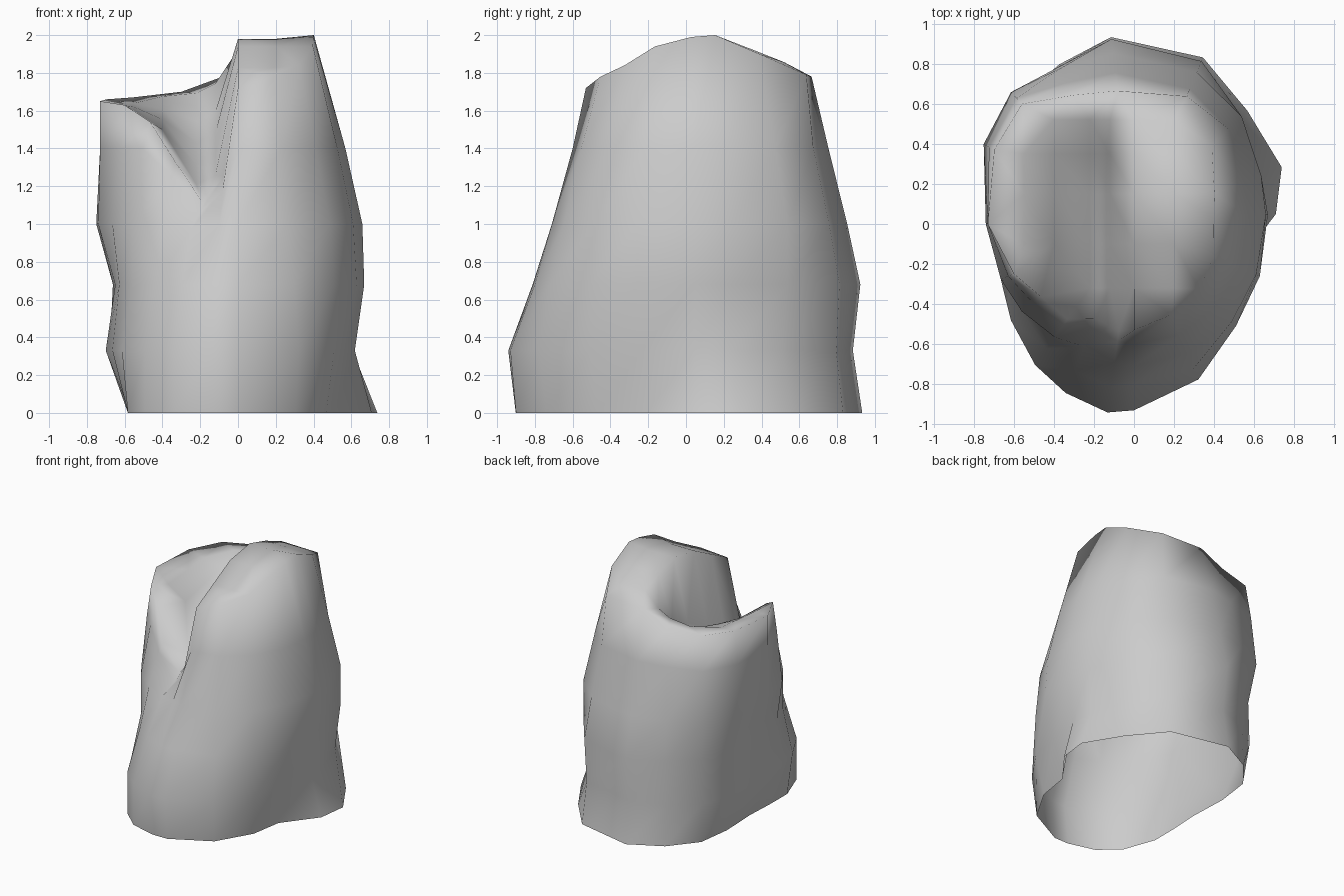
import bpy, bmesh
from math import radians, cos, sin
from mathutils import Vector
from mathutils.geometry import delaunay_2d_cdt

if "Cube" in bpy.data.objects:
    bpy.data.objects.remove(bpy.data.objects["Cube"])

# Column directions around the rock, counter-clockwise from +x
angles = [4, 21, 45, 67.5, 97, 115, 133, 152, 180, 202.5, 218, 235, 248, 262, 270, 292.5, 315, 337.5]

# Outline radii at each height
rings = {
    0.00: [.71, .79, .80, .90, .94, .88, .80, .66, .57, .63, .74, .86, .91, .91, .90, .80, .66, .55],
    0.33: [.62, .65, .72, .86, .89, .87, .85, .77, .70, .72, .78, .86, .91, .95, .93, .84, .72, .61],
    0.68: [.67, .68, .76, .88, .93, .87, .84, .75, .65, .68, .71, .76, .79, .82, .80, .78, .72, .68],
    1.00: [.66, .68, .76, .82, .86, .86, .90, .85, .74, .72, .71, .69, .66, .70, .71, .70, .69, .66],
    1.40: [.57, .59, .67, .73, .76, .78, .86, .82, .73, .68, .64, .61, .56, .59, .60, .60, .58, .57],
}
# Rim radius and height: tall right lobe, deep front cleft, lower left lobe
rim_r = [.40, .43, .55, .69, .67, .71, .82, .79, .73, .65, .59, .58, .51, .54, .53, .49, .46, .43]
rim_z = [1.99, 2.0, 1.90, 1.79, 1.78, 1.70, 1.67, 1.66, 1.65, 1.63, 1.54, 1.33, 1.12, 1.25, 1.72, 1.78, 1.84, 1.94]


def lerp_table(t, table):
    if t <= table[0][0]:
        return table[0][1]
    for (a, u), (b, v) in zip(table, table[1:]):
        if t <= b:
            return u + (v - u) * (t - a) / (b - a)
    return table[-1][1]


def top_height(x, y):
    right = lerp_table(y, [(-.53, 1.72), (-.1, 1.94), (.15, 1.98), (.4, 1.91), (.67, 1.79)])
    floor = lerp_table(y, [(-.5, 1.1), (-.3, 1.22), (0, 1.36), (.3, 1.5), (.55, 1.72)])
    left = 1.66
    return lerp_table(x, [(-.7, left), (-.46, left * .72 + floor * .28),
                          (-.22, floor), (-.12, floor + .05), (0, right)])


bm = bmesh.new()


def ring(radii, heights):
    return [bm.verts.new((r * cos(radians(a)), r * sin(radians(a)), z))
            for a, r, z in zip(angles, radii, heights)]


# Side wall, open underneath
levels = []
for z, radii in rings.items():
    cap = .87 if z <= 1 else .94
    levels.append(ring(radii, [min(z, top * cap) for top in rim_z]))
levels.append(ring(rim_r, rim_z))
n = len(angles)
for low, high in zip(levels, levels[1:]):
    for i in range(n):
        j = (i + 1) % n
        bm.faces.new((low[i], low[j], high[j], high[i]))

# Top surface with the cleft, triangulated inside the rim
rim = levels[-1]
inner = []
for x in (-.55, -.4, -.22, -.12, 0, .2):
    for y in (-.32, -.1, .15, .35, .52):
        if all((v.co.xy - Vector((x, y))).length > .1 for v in rim):
            inner.append((x, y))
pts = [v.co.xy.copy() for v in rim] + [Vector(p) for p in inner]
verts = rim + [bm.verts.new((x, y, top_height(x, y))) for x, y in inner]
edges = [(i, (i + 1) % n) for i in range(n)]
_, _, tris, source, _, _ = delaunay_2d_cdt(pts, edges, [], 1, 1e-5)
for t in tris:
    bm.faces.new([verts[source[k][0]] for k in t])

loose = [v for v in bm.verts if not v.link_faces]
bmesh.ops.delete(bm, geom=loose, context='VERTS')
bmesh.ops.recalc_face_normals(bm, faces=bm.faces)
for f in bm.faces:
    f.smooth = True

mesh = bpy.data.meshes.new("rock")
bm.to_mesh(mesh)
bm.free()
rock = bpy.data.objects.new("rock", mesh)
bpy.context.collection.objects.link(rock)
